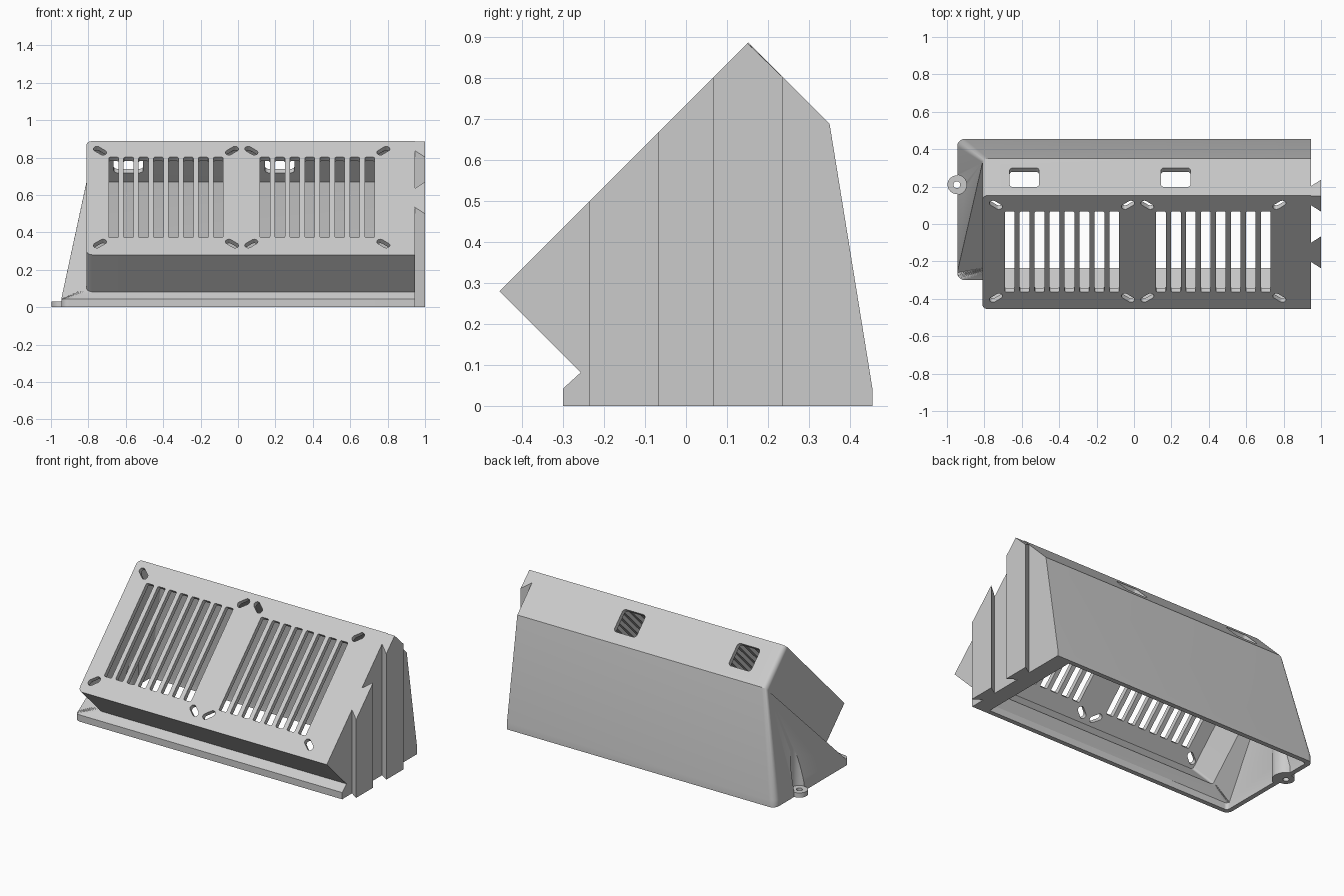
import bpy, bmesh, math
from mathutils import Matrix, Vector

cube = bpy.data.objects.get("Cube")
if cube:
    bpy.data.objects.remove(cube, do_unlink=True)

grey = bpy.data.materials.new("plain_grey")
grey.use_nodes = True
grey.diffuse_color = (0.6, 0.6, 0.6, 1)
grey.node_tree.nodes["Principled BSDF"].inputs["Base Color"].default_value = (0.6, 0.6, 0.6, 1)

S = math.sqrt(0.5)
WALL = 0.03
END = 0.945           # half length of the body
LEFT_BOX = -0.81      # sloping end of the tilted box
FACE_LEN, BOX_DEPTH = 0.859, 0.28


def frame(origin, y_axis, z_axis):
    """Matrix whose x axis is the world x axis."""
    m = Matrix((Vector((1, 0, 0)), Vector(y_axis), Vector(z_axis))).transposed().to_4x4()
    m.translation = origin
    return m


FACE = frame((0, -0.455, 0.28), (0, S, S), (0, -S, S))
TOP = frame((0, 0.249, 0.791), (0, S, -S), (0, S, S))
FLAT = Matrix.Identity(4)


def outline(x0, x1, y0, y1, r_neg, r_pos, steps=8):
    """Counter-clockwise rectangle with rounded corners on the -x and +x sides."""
    pts = []
    for cx, cy, r, start in ((x1 - r_pos, y0 + r_pos, r_pos, -90), (x1 - r_pos, y1 - r_pos, r_pos, 0),
                             (x0 + r_neg, y1 - r_neg, r_neg, 90), (x0 + r_neg, y0 + r_neg, r_neg, 180)):
        for i in range(steps + 1 if r else 1):
            a = math.radians(start + 90 * i / steps)
            pts.append((cx + r * math.cos(a), cy + r * math.sin(a)))
    return pts


def ring(pts, z, matrix=FLAT):
    return [matrix @ Vector((x, y, z)) for x, y in pts]


def loft(bm, rings):
    """Closed skin through rings of equal point count."""
    rows = [[bm.verts.new(p) for p in r] for r in rings]
    n = len(rows[0])
    bm.faces.new(rows[0][::-1])
    bm.faces.new(rows[-1])
    for a, b in zip(rows, rows[1:]):
        for i in range(n):
            j = (i + 1) % n
            bm.faces.new((a[i], a[j], b[i]))
            bm.faces.new((a[j], b[j], b[i]))


def make(name, *lofts):
    bm = bmesh.new()
    for rings in lofts:
        loft(bm, rings)
    bmesh.ops.remove_doubles(bm, verts=bm.verts, dist=1e-5)
    bmesh.ops.dissolve_limit(bm, angle_limit=0.002, verts=bm.verts, edges=bm.edges)
    bmesh.ops.recalc_face_normals(bm, faces=bm.faces)
    mesh = bpy.data.meshes.new(name)
    bm.to_mesh(mesh)
    bm.free()
    mesh.materials.append(grey)
    obj = bpy.data.objects.new(name, mesh)
    bpy.context.collection.objects.link(obj)
    return obj


def combine(obj, tool, operation):
    """Apply a boolean and discard the tool."""
    mod = obj.modifiers.new(operation.lower(), "BOOLEAN")
    mod.operation, mod.solver, mod.object = operation, "EXACT", tool
    bpy.context.view_layer.update()
    result = bpy.data.meshes.new_from_object(obj.evaluated_get(bpy.context.evaluated_depsgraph_get()))
    obj.modifiers.clear()
    obj.data = result
    bpy.data.objects.remove(tool, do_unlink=True)


def prism(pts, low, high, matrix=FLAT):
    return [ring(pts, low, matrix), ring(pts, high, matrix)]


def shell(inset, floor, end, r, front):
    """Base slab tapering into the tilted box."""
    base = outline(-END + inset, end, -0.3 + inset, 0.455 - inset, r, 0)
    box = outline(LEFT_BOX + inset, end, inset, FACE_LEN - inset, r * 0.75, 0)
    return [ring(base, floor), ring(base, 0.043), ring(box, -BOX_DEPTH, FACE), ring(box, front, FACE)]


def disc(r, low, high):
    """Cylinder on the axis of the screw ear."""
    cx, cy = -0.947, 0.21
    return prism(outline(cx - r, cx + r, cy - r, cy + r, r * 0.999, r * 0.999), low, high)


# Hollow housing, with a solid boss kept around the screw ear
housing = make("housing", shell(0, 0, END, 0.04, 0))
cavity = make("cavity", shell(WALL, -0.02, 0.84, 0.02, -WALL))
combine(cavity, make("boss", disc(0.08, -0.05, 0.35)), "DIFFERENCE")
combine(housing, cavity, "DIFFERENCE")

# Grille slots, slanted mounting slots and top windows
cuts = []
for start in (-0.665, 0.144):
    for i in range(8):
        x = start + 0.08 * i
        cuts.append(prism(outline(x - 0.026, x + 0.026, 0.13, 0.738, 0.008, 0.008, 3), -0.06, 0.02, FACE))
    middle = start + 0.28
    for sx in (-1, 1):
        for v, sv in ((0.085, -1), (0.787, 1)):
            place = FACE @ Matrix.Translation((middle + sx * 0.353, v, 0)) @ Matrix.Rotation(sx * sv * math.radians(40), 4, "Z")
            cuts.append(prism(outline(-0.04, 0.04, -0.019, 0.019, 0.0189, 0.0189, 6), -0.06, 0.02, place))
for x in (-0.586, 0.223):
    cuts.append(prism(outline(x - 0.079, x + 0.079, -0.073, 0.073, 0.02, 0.02, 5), -0.06, 0.02, TOP))
combine(housing, make("openings", *cuts), "DIFFERENCE")

# Screw ear with driver clearance above it
combine(housing, make("clearance", disc(0.052, 0.03, 0.5)), "DIFFERENCE")
combine(housing, make("ear", disc(0.05, 0, 0.03)), "UNION")
combine(housing, make("screw_hole", disc(0.018, -0.02, 0.1)), "DIFFERENCE")


# Dovetail tabs on the flat end
def tab_section(x, y0, y1):
    ys = (y0, max(y0, min(0.15, (y0 + y1) / 2)), y1)
    tops = [Vector((x, y, min(y + 0.736, 1.039 - y))) for y in ys]
    return [Vector((x, y0, 0)), Vector((x, y1, 0))] + tops[::-1]


tabs = [make(name, [tab_section(END, c - 0.05, c + 0.05), tab_section(1, c - 0.0855, c + 0.0855)])
        for name, c in (("front_dovetail", -0.1515), ("back_dovetail", 0.1515))]

# Smooth the rounded corners, keep the edges sharp
bpy.ops.object.select_all(action="DESELECT")
housing.select_set(True)
bpy.context.view_layer.objects.active = housing
bpy.ops.object.shade_smooth_by_angle(angle=math.radians(18))
